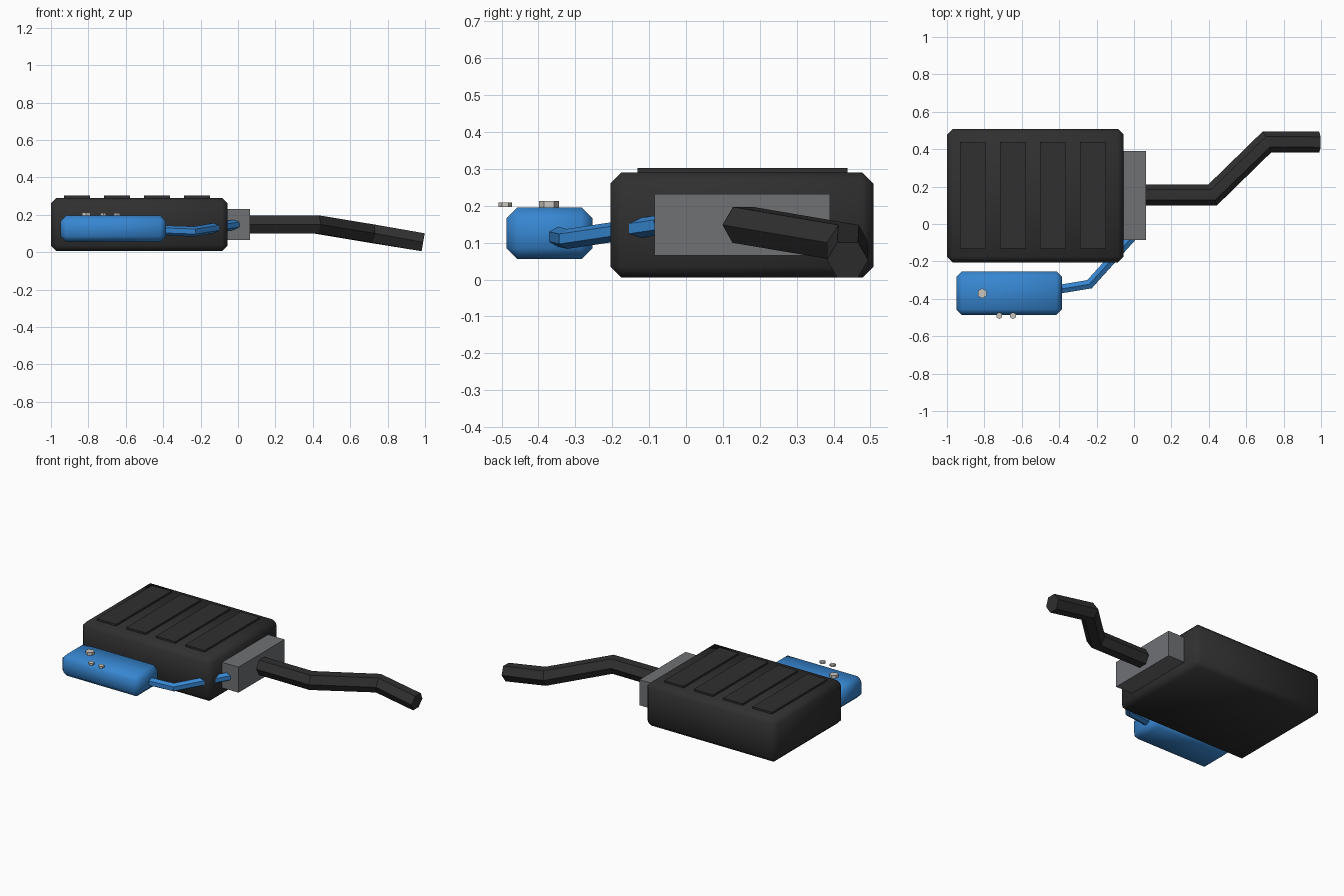
import bpy, bmesh
from math import cos, sin, pi
from mathutils import Vector

default = bpy.data.objects.get("Cube")
if default:
    bpy.data.objects.remove(default)


def material(name, rgb):
    m = bpy.data.materials.new(name)
    m.use_nodes = True
    m.diffuse_color = (*rgb, 1)
    m.node_tree.nodes["Principled BSDF"].inputs["Base Color"].default_value = (*rgb, 1)
    return m


black = material("black rubber", (0.029, 0.029, 0.029))
grey = material("grey connector", (0.16, 0.165, 0.175))
blue = material("blue plastic", (0.038, 0.24, 0.64))
pale = material("pale button", (0.6, 0.57, 0.54))


def finish(name, bm, mat, smooth=False):
    bmesh.ops.recalc_face_normals(bm, faces=bm.faces)
    mesh = bpy.data.meshes.new(name)
    bm.to_mesh(mesh)
    bm.free()
    mesh.materials.append(mat)
    for p in mesh.polygons:
        p.use_smooth = smooth
    obj = bpy.data.objects.new(name, mesh)
    bpy.context.collection.objects.link(obj)
    return obj


def box(name, low, high, mat, chamfer=0):
    low, high = Vector(low), Vector(high)
    bm = bmesh.new()
    bmesh.ops.create_cube(bm, size=1)
    for v in bm.verts:
        v.co = (low + high) / 2 + v.co * (high - low)
    if chamfer:
        bmesh.ops.bevel(bm, geom=bm.edges[:], offset=chamfer, segments=1,
                        affect='EDGES', profile=0.5)
    return finish(name, bm, mat, smooth=chamfer > 0)


def cable(name, path, radius, mat, turn=0):
    """Hexagonal tube with mitred corners along a path."""
    pts = [Vector(p) for p in path]
    dirs = [(b - a).normalized() for a, b in zip(pts, pts[1:])]
    bm = bmesh.new()
    rings = []
    for i, p in enumerate(pts):
        before, after = dirs[max(i - 1, 0)], dirs[min(i, len(dirs) - 1)]
        tangent = (before + after).normalized()
        side = Vector((0, 0, 1)).cross(tangent).normalized()
        up = tangent.cross(side)
        stretch = 1 / tangent.dot(after)
        rings.append([bm.verts.new(p + radius * (side * cos(k * pi / 3 + turn) * stretch
                                                 + up * sin(k * pi / 3 + turn)))
                      for k in range(6)])
    for r, s in zip(rings, rings[1:]):
        for k in range(6):
            j = (k + 1) % 6
            bm.faces.new((r[k], r[j], s[j], s[k]))
    bm.faces.new(rings[0])
    bm.faces.new(rings[-1])
    return finish(name, bm, mat)


def button(name, x, y, bottom, top, radius):
    cable_path = ((x, y, bottom), (x, y, top))
    bm = bmesh.new()
    rings = [[bm.verts.new((x + radius * sin(k * pi / 3), y + radius * cos(k * pi / 3), p[2]))
              for k in range(6)] for p in cable_path]
    for k in range(6):
        j = (k + 1) % 6
        bm.faces.new((rings[0][k], rings[0][j], rings[1][j], rings[1][k]))
    for r in rings:
        bm.faces.new(r)
    return finish(name, bm, pale)


# Main case with four raised ribs
box("main_case", (-1, -0.205, 0.005), (-0.055, 0.508, 0.29), black, 0.03)
for i in range(4):
    x = -0.93 + i * 0.2135
    box(f"top_rib_{i + 1}", (x, -0.132, 0.28), (x + 0.14, 0.438, 0.302), black)

# Connector block and main cable
box("connector_block", (-0.07, -0.086, 0.065), (0.064, 0.39, 0.232), grey)
cable("main_cable", [(0.04, 0.155, 0.148), (0.42, 0.155, 0.148),
                     (0.71, 0.438, 0.1), (0.99, 0.438, 0.053)], 0.056, black)

# Side control box with its cable and buttons
box("control_box", (-0.95, -0.487, 0.055), (-0.385, -0.253, 0.195), blue, 0.03)
cable("control_cable", [(-0.42, -0.352, 0.117), (-0.238, -0.322, 0.11),
                        (-0.01, -0.07, 0.148)], 0.027, blue, pi / 6)
button("large_button", -0.812, -0.371, 0.194, 0.213, 0.027)
for i, x in enumerate((-0.72, -0.647)):
    button(f"small_button_{i + 1}", x, -0.49, 0.196, 0.209, 0.018)
